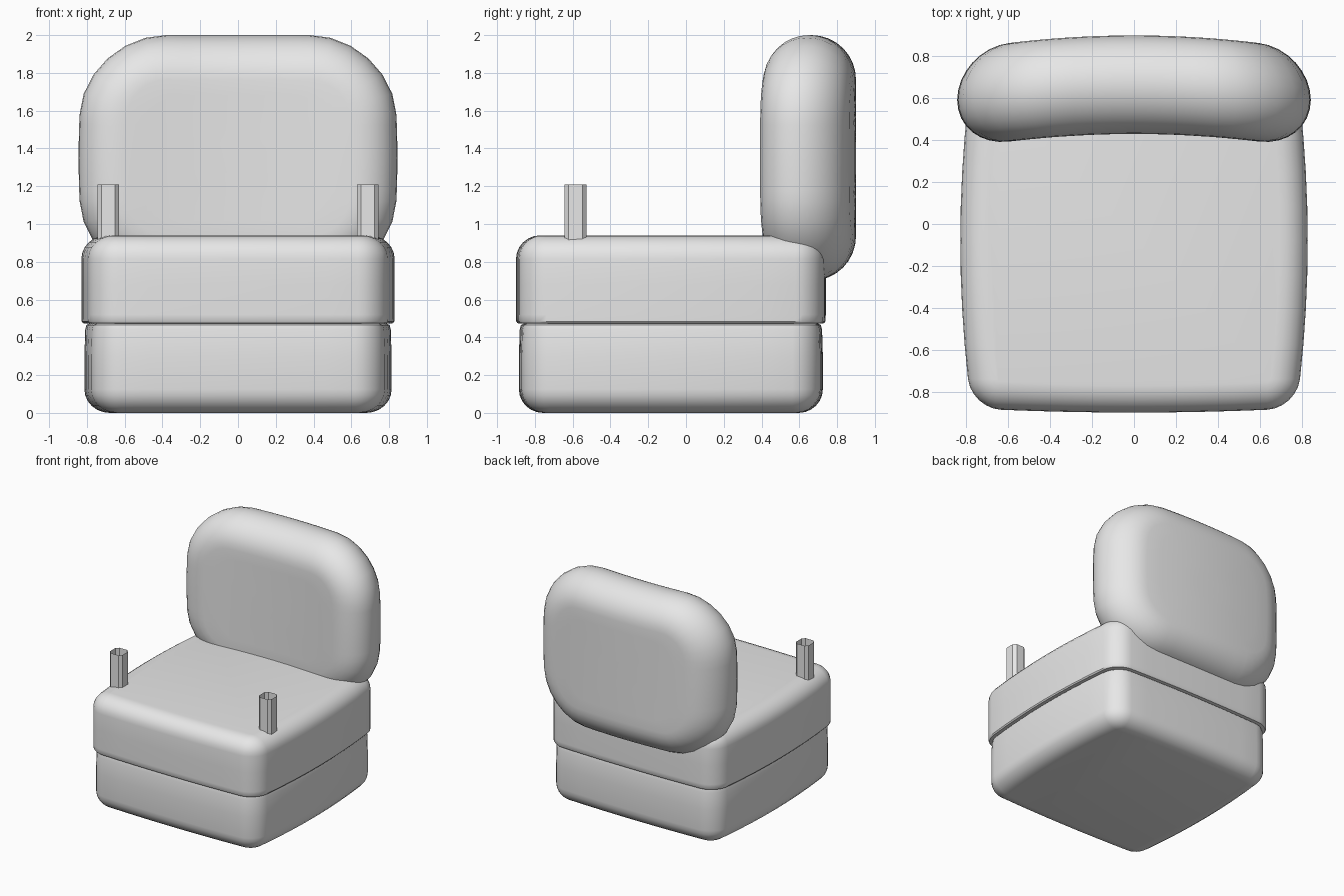
import bpy, bmesh
from math import sin, cos, pi, radians
from mathutils import Vector

cube = bpy.data.objects.get("Cube")
if cube:
    bpy.data.objects.remove(cube, do_unlink=True)

grey = bpy.data.materials.new("light grey fabric")
grey.use_nodes = True
grey.diffuse_color = (0.8, 0.8, 0.8, 1)
grey.node_tree.nodes["Principled BSDF"].inputs["Base Color"].default_value = (0.8, 0.8, 0.8, 1)


def outline(hx, hy, radius, bulge_x, bulge_y, inset=0.0, steps=6, side=8):
    """Rounded rectangle whose straight sides bow gently outwards."""
    ax, ay = hx - inset, hy - inset
    r = max(radius - inset, 0.015)
    corners = []
    for k, (sx, sy) in enumerate([(1, 1), (-1, 1), (-1, -1), (1, -1)]):
        centre = Vector((sx * (ax - r), sy * (ay - r)))
        angles = [(k + i / steps) * pi / 2 for i in range(steps + 1)]
        corners.append([centre + r * Vector((cos(a), sin(a))) for a in angles])
    pts = []
    for k, arc in enumerate(corners):
        start, end = arc[-1], corners[(k + 1) % 4][0]
        pts += arc + [start.lerp(end, i / side) for i in range(1, side)]
    return [(p.x * (1 + bulge_x * (1 - (p.y / ay) ** 2)),
             p.y * (1 + bulge_y * (1 - (p.x / ax) ** 2))) for p in pts]


def loft(name, rings, place, capped=True, smooth=True):
    """Skin a stack of (outline points, height) rings."""
    bm = bmesh.new()
    loops = [[bm.verts.new(place(x, y, h)) for x, y in pts] for pts, h in rings]
    for a, b in zip(loops, loops[1:]):
        for i in range(len(a)):
            j = (i + 1) % len(a)
            bm.faces.new((a[i], a[j], b[j], b[i]))
    if capped:
        bm.faces.new(loops[0][::-1])
        bm.faces.new(loops[-1])
        bmesh.ops.recalc_face_normals(bm, faces=bm.faces)
    mesh = bpy.data.meshes.new(name)
    bm.to_mesh(mesh)
    bm.free()
    obj = bpy.data.objects.new(name, mesh)
    mesh.materials.append(grey)
    bpy.context.collection.objects.link(obj)
    if smooth:
        bpy.ops.object.select_all(action='DESELECT')
        obj.select_set(True)
        bpy.context.view_layer.objects.active = obj
        bpy.ops.object.shade_smooth_by_angle(angle=radians(35))
    return obj


def shrink(pts, f):
    return [(x * f, y * f) for x, y in pts]


def quarter(r, steps=6):
    """Inset and drop pairs along a rounded edge, from wall to cap."""
    return [(r * (1 - cos(t)), r * (1 - sin(t)))
            for t in (i / steps * pi / 2 for i in range(steps + 1))]


def seat_block(name, hx, hy, profile):
    rings = [(outline(hx, hy, 0.14, 0.07, 0.025, inset), z) for inset, z in profile]
    loft(name, rings, lambda x, y, z: (x, y - 0.08, z))


# Lower base, rounded at the floor
seat_block("base", 0.76, 0.785,
           [(i, d) for i, d in reversed(quarter(0.125))]
           + [(0, 0.3), (0.004, 0.44), (0.01, 0.465), (0.03, 0.475)])

# Seat cushion, rounded on top
seat_block("seat_cushion", 0.775, 0.80,
           [(0.03, 0.472), (0.008, 0.475), (0.001, 0.485), (0, 0.52), (0, 0.68)]
           + [(i, 0.94 - d) for i, d in quarter(0.125)])

# Backrest pillow, bowed forwards at both ends
rim = 0.235
rings = []
for i in range(-8, 9):
    t = i / 8 * pi / 2
    rings.append((outline(0.80, 0.65, 0.42, 0.055, 0, rim * (1 - cos(t))), rim * sin(t)))
inner = rings[0][0]
fractions = (0.2, 0.4, 0.6, 0.8)
rings = ([(shrink(inner, f), -rim) for f in fractions] + rings
         + [(shrink(inner, f), rim) for f in reversed(fractions)])
loft("backrest", rings,
     lambda x, z, d: (x, 0.665 + d - 0.05 * (x / 0.7) ** 2, 1.35 + z))

# Open thin-walled armrest posts with chamfered corners
h, c = 0.058, 0.036
octagon = [(h, -c), (h, c), (c, h), (-c, h), (-h, c), (-h, -c), (-c, -h), (c, -h)]
for side, s in (("left", 1), ("right", -1)):
    loft(side + "_armrest_post", [(octagon, 0.9), (octagon, 1.21)],
         lambda x, y, z: (x + s * 0.687, y - 0.585, z), capped=False, smooth=False)
